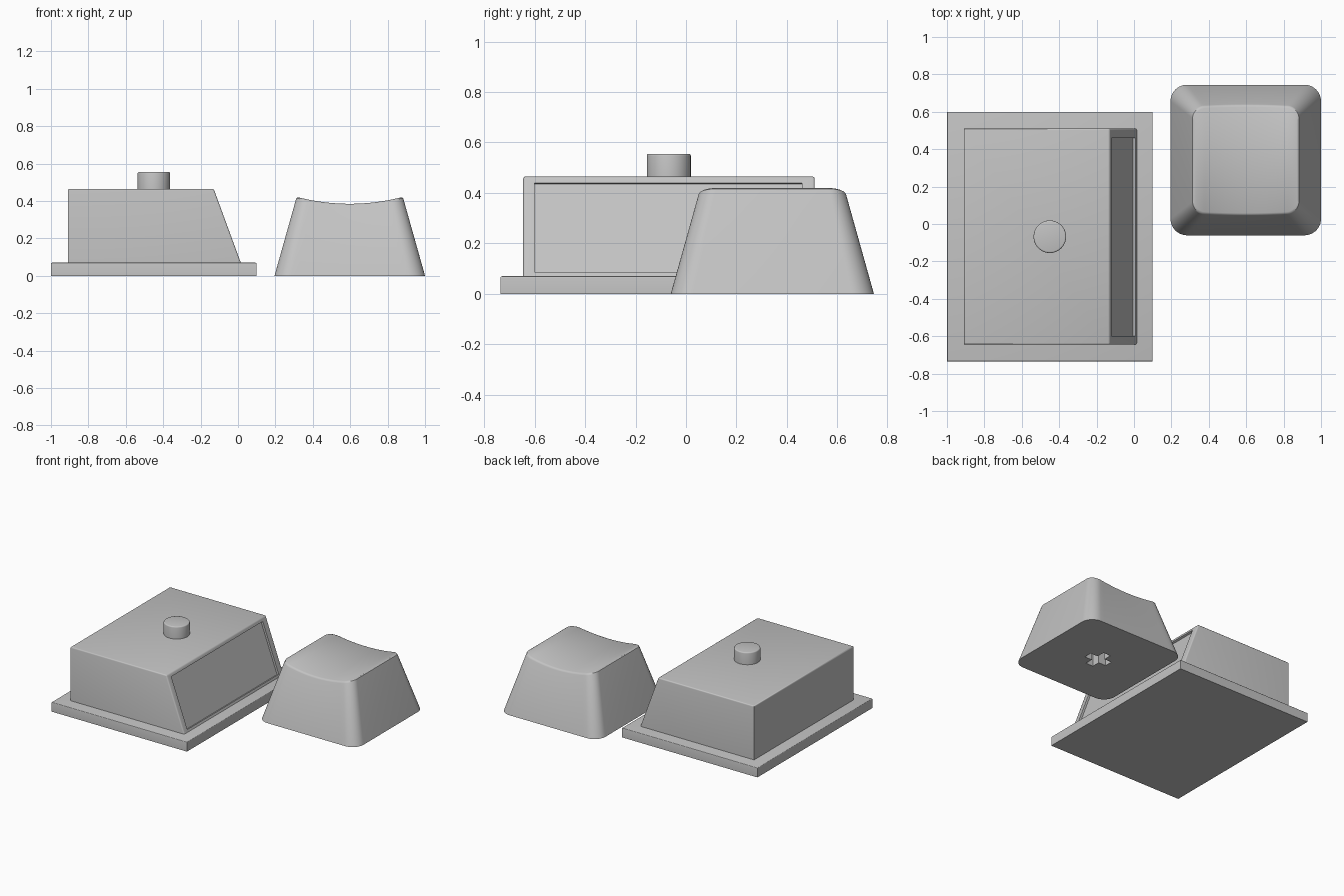
import bpy, bmesh, math
from mathutils import Vector

cube = bpy.data.objects.get("Cube")
if cube:
    bpy.data.objects.remove(cube, do_unlink=True)

grey = bpy.data.materials.new("plain grey")
grey.use_nodes = True
COLOUR = (0.55, 0.55, 0.55, 1)
grey.diffuse_color = COLOUR
for node in grey.node_tree.nodes:
    if node.type == 'BSDF_PRINCIPLED':
        node.inputs["Base Color"].default_value = COLOUR


def finish(bm, name):
    bmesh.ops.recalc_face_normals(bm, faces=bm.faces[:])
    mesh = bpy.data.meshes.new(name)
    bm.to_mesh(mesh)
    bm.free()
    obj = bpy.data.objects.new(name, mesh)
    bpy.context.collection.objects.link(obj)
    mesh.materials.append(grey)
    return obj


def activate(obj):
    bpy.ops.object.select_all(action='DESELECT')
    obj.select_set(True)
    bpy.context.view_layer.objects.active = obj


def smooth(obj):
    activate(obj)
    bpy.ops.object.shade_smooth_by_angle(angle=math.radians(35))


def prism(profile, y0, y1):
    """Extrude an x-z outline along y."""
    bm = bmesh.new()
    face = bm.faces.new([bm.verts.new((x, y0, z)) for x, z in profile])
    out = bmesh.ops.extrude_face_region(bm, geom=[face])
    verts = [v for v in out["geom"] if isinstance(v, bmesh.types.BMVert)]
    bmesh.ops.translate(bm, verts=verts, vec=(0, y1 - y0, 0))
    bmesh.ops.recalc_face_normals(bm, faces=bm.faces[:])
    return bm


def box(x0, x1, y0, y1, z0, z1):
    return prism([(x0, z0), (x1, z0), (x1, z1), (x0, z1)], y0, y1)


def round_edges(bm, test, width):
    edges = [e for e in bm.edges if test(e)]
    bmesh.ops.bevel(bm, geom=edges, offset=width, segments=3,
                    profile=0.5, affect='EDGES')


def above(z):
    return lambda e: all(v.co.z > z for v in e.verts)


# Base plate with a softened upper rim
bm = box(-1, 0.1, -0.735, 0.6, 0, 0.07)
round_edges(bm, above(0.05), 0.006)
smooth(finish(bm, "base_plate"))

# Housing with a sloping side
bm = prism([(-0.91, 0.07), (0.015, 0.07), (-0.13, 0.465), (-0.91, 0.465)],
           -0.645, 0.51)


def soft_edge(e):
    a, b = (v.co for v in e.verts)
    sloping = abs(a.z - b.z) > 0.1 and abs(a.x - b.x) > 0.05
    return sloping or min(a.z, b.z) > 0.4


round_edges(bm, soft_edge, 0.009)

# Shallow recessed panel in the sloping side
bm.normal_update()
panel = max((f for f in bm.faces if f.normal.x > 0.9),
            key=lambda f: f.calc_area())
bmesh.ops.inset_individual(bm, faces=[panel], thickness=0.025)
for v in panel.verts:
    v.co.y = -0.6 if v.co.y < 0 else 0.46
normal = Vector(panel.normal)
panel = bmesh.ops.extrude_discrete_faces(bm, faces=[panel])["faces"][0]
bmesh.ops.translate(bm, verts=panel.verts[:], vec=normal * -0.015)
smooth(finish(bm, "housing"))

# Round button on the housing
bm = bmesh.new()
bmesh.ops.create_cone(bm, cap_ends=True, segments=64, radius1=0.087,
                      radius2=0.087, depth=0.1)
bmesh.ops.translate(bm, verts=bm.verts[:], vec=(-0.45, -0.068, 0.505))
round_edges(bm, above(0.54), 0.008)
smooth(finish(bm, "button"))

# Keycap: rounded-square loft with a dished top
CX, CY, HALF, SLOPE, CORNER, SAG = 0.5975, 0.342, 0.4025, 0.28, 0.22, 0.035


def front_outline():
    """Front half of a rounded unit square, ordered by x."""
    arc = [math.radians(90 * i / 10) for i in range(11)]
    left = [(-1 + CORNER * (1 - math.cos(a)),
             -1 + CORNER * (1 - math.sin(a))) for a in arc]
    flat = 1 - CORNER
    middle = [(flat * (i / 10 - 1), -1) for i in range(1, 20)]
    return left + middle + [(-u, v) for u, v in reversed(left)]


outline = front_outline()
count = len(outline)
bm = bmesh.new()


def ring(drop, inset, dished=True):
    front, back = [], []
    for u, v in outline:
        z = 0.0
        if dished:
            z = 0.385 + SAG * (u * u) - drop
        half_x = HALF - (SLOPE * 0.41 if dished else 0) - inset
        half_y = HALF - SLOPE * z - inset
        x = CX + u * half_x
        front.append(bm.verts.new((x, CY + v * half_y, z)))
        back.append(bm.verts.new((x, CY - v * half_y, z)))
    return front + back[::-1]


rings = [ring(0, 0, False), ring(0.012, 0), ring(0.004, 0.003),
         ring(0, 0.011)]
total = 2 * count
for low, high in zip(rings, rings[1:]):
    for i in range(total):
        j = (i + 1) % total
        bm.faces.new((low[i], low[j], high[j], high[i]))
top = rings[-1]
for i in range(count - 1):
    bm.faces.new((top[i], top[i + 1], top[total - 2 - i], top[total - 1 - i]))
bm.faces.new(rings[0][::-1])
keycap = finish(bm, "keycap")

# Cross-shaped stem socket in the underside
for name, hx, hy in (("socket_x", 0.09, 0.03), ("socket_y", 0.03, 0.09)):
    cutter = finish(box(CX - hx, CX + hx, CY - hy, CY + hy, -0.1, 0.18), name)
    cutter.hide_render = True
    cut = keycap.modifiers.new(name, 'BOOLEAN')
    cut.operation = 'DIFFERENCE'
    cut.solver = 'EXACT'
    cut.object = cutter
    activate(keycap)
    bpy.ops.object.modifier_apply(modifier=name)
    bpy.data.objects.remove(cutter, do_unlink=True)
smooth(keycap)
